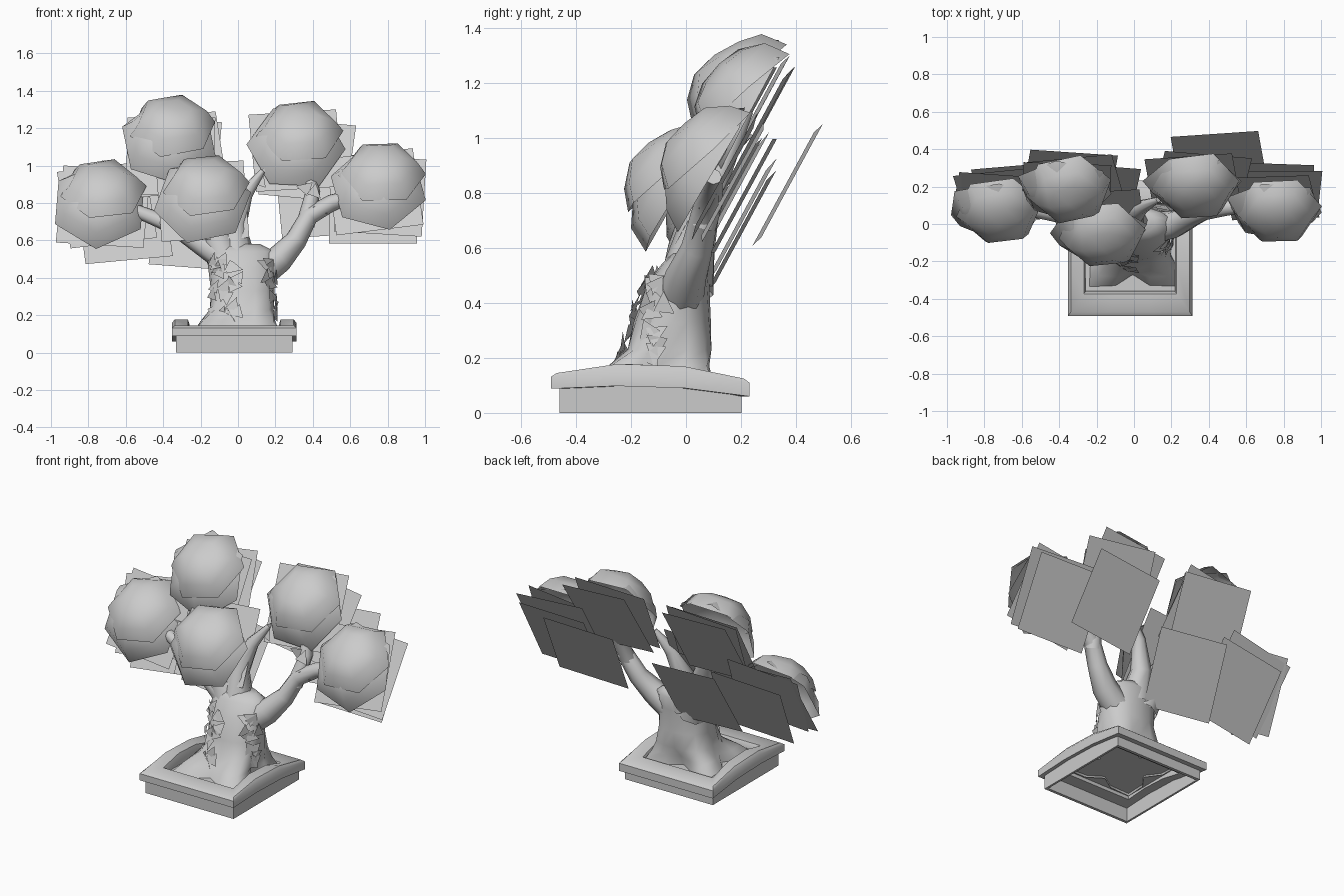
import bpy, bmesh, math, random
from mathutils import Vector, Matrix

random.seed(4)
cube = bpy.data.objects.get("Cube")
if cube:
    bpy.data.objects.remove(cube)

grey = bpy.data.materials.new("light grey")
grey.use_nodes = True
grey.diffuse_color = (0.6, 0.6, 0.6, 1)
grey.node_tree.nodes["Principled BSDF"].inputs["Base Color"].default_value = (0.6, 0.6, 0.6, 1)


def finish(bm, name, angle=None, recalc=True):
    if recalc:
        bmesh.ops.recalc_face_normals(bm, faces=bm.faces)
    mesh = bpy.data.meshes.new(name)
    bm.to_mesh(mesh)
    bm.free()
    mesh.materials.append(grey)
    obj = bpy.data.objects.new(name, mesh)
    bpy.context.collection.objects.link(obj)
    if angle:
        bpy.ops.object.select_all(action='DESELECT')
        obj.select_set(True)
        bpy.context.view_layer.objects.active = obj
        bpy.ops.object.shade_smooth_by_angle(angle=math.radians(angle))
    return obj


def bridge(bm, a, b):
    n = len(a)
    for i in range(n):
        bm.faces.new((a[i], a[(i + 1) % n], b[(i + 1) % n], b[i]))


def tube(name, pts, sides=8):
    """Tapered limb through (x, y, z, radius) points."""
    bm = bmesh.new()
    centres = [Vector(p[:3]) for p in pts]
    rings = []
    for i, p in enumerate(pts):
        d = centres[min(i + 1, len(pts) - 1)] - centres[max(i - 1, 0)]
        q = Vector((0, 0, 1)).rotation_difference(d.normalized())
        rings.append([bm.verts.new(centres[i] + q @ Vector(
            (p[3] * math.cos(t), p[3] * math.sin(t), 0)))
            for t in (math.tau * k / sides for k in range(sides))])
    for a, b in zip(rings, rings[1:]):
        bridge(bm, a, b)
    bm.faces.new(rings[-1])
    return finish(bm, name, 80)


# Square planter: frames swept around a rectangle, section = (inset, height fraction)
STEPS = (-1, -0.35, 0.35)
PATH = ([(s, -1) for s in STEPS] + [(1, s) for s in STEPS]
        + [(-s, 1) for s in STEPS] + [(-1, -s) for s in STEPS])
RIM_SPAN = {-1: (0.088, 0.145), -0.35: (0.098, 0.178), 0.35: (0.09, 0.17), 1: (0.06, 0.125)}


def frame(name, section, span):
    bm = bmesh.new()
    loops = []
    for off, f in section:
        loop = []
        for sx, sy in PATH:
            low, top = span(sy)
            loop.append(bm.verts.new((-0.02 + sx * (0.333 - off), -0.13 + sy * (0.362 - off * 1.4),
                                      low + (top - low) * f)))
        loops.append(loop)
    for a, b in zip(loops, loops[1:] + loops[:1]):
        bridge(bm, a, b)
    return finish(bm, name, 50)


frame("planter_rim", [(0, 0), (0, 0.75), (0.015, 1), (0.085, 1), (0.095, 0.6), (0.095, 0)],
      lambda s: RIM_SPAN[s])
frame("planter_wall", [(0.022, 0), (0.022, 1), (0.035, 1), (0.035, 0)], lambda s: (0, 0.1))

bm = bmesh.new()
bmesh.ops.create_grid(bm, x_segments=1, y_segments=1, size=0.25,
                      matrix=Matrix.Translation((-0.02, -0.13, 0.11)))
finish(bm, "soil")

# Trunk with four root lobes (centre x, centre y, z, half width, half depth, lobe strength)
TRUNK = [(-0.01, -0.12, 0.1, 0.25, 0.235, 0.34), (0, -0.1, 0.17, 0.215, 0.2, 0.24),
         (0.02, -0.06, 0.23, 0.185, 0.165, 0.1), (0.025, -0.05, 0.33, 0.175, 0.145, 0.03),
         (0.02, -0.03, 0.46, 0.18, 0.115, 0), (0.02, 0, 0.54, 0.18, 0.09, 0),
         (0, 0.01, 0.58, 0.12, 0.06, 0)]
bm = bmesh.new()
rings = []
for x, y, z, w, d, lobe in TRUNK:
    ring = []
    for k in range(16):
        t = math.tau * k / 16
        m = 1 - lobe * math.cos(4 * t)
        ring.append(bm.verts.new((x + w * m * math.cos(t), y + d * m * math.sin(t), z)))
    rings.append(ring)
for a, b in zip(rings, rings[1:]):
    bridge(bm, a, b)
bm.faces.new(rings[-1])
finish(bm, "trunk", 80)

# Branches
tube("branch_left_low", [(0.11, -0.02, 0.42, 0.085), (0.22, 0, 0.5, 0.075), (0.31, 0.04, 0.6, 0.058),
                         (0.38, 0.07, 0.73, 0.05), (0.5, 0.09, 0.8, 0.045), (0.68, 0.1, 0.86, 0.03)])
tube("branch_left_high", [(0.36, 0.06, 0.68, 0.05), (0.4, 0.12, 0.86, 0.04), (0.35, 0.22, 1.1, 0.025)])
tube("branch_right_high", [(-0.05, 0, 0.44, 0.1), (-0.11, 0.02, 0.6, 0.085),
                           (-0.21, 0.08, 0.85, 0.055), (-0.34, 0.19, 1.12, 0.03)])
tube("branch_right_low", [(-0.1, 0, 0.52, 0.07), (-0.35, 0.04, 0.68, 0.045), (-0.65, 0.09, 0.8, 0.03)])
tube("branch_middle", [(0, 0, 0.48, 0.1), (-0.02, 0.04, 0.68, 0.065), (0.04, 0.09, 0.85, 0.04),
                       (0.13, 0.13, 0.97, 0.015)])


def aim(normal, roll):
    return (Vector(normal).normalized().to_track_quat('Z', 'Y').to_matrix()
            @ Matrix.Rotation(roll, 3, 'Z'))


def leaf_cap(name, centre, normal, radius, depth, roll):
    """Open six-sided dome of foliage."""
    bm = bmesh.new()
    rot = aim(normal, roll)
    rings = []
    for scale, lift in ((1, 0), (0.8, 0.55), (0.45, 0.9)):
        rings.append([bm.verts.new(Vector(centre) + rot @ Vector((
            radius * scale * math.cos(t), radius * scale * math.sin(t),
            depth * lift + random.uniform(-0.01, 0.01))))
            for t in (math.tau * k / 6 for k in range(6))])
    pole = bm.verts.new(Vector(centre) + rot @ Vector((0, 0, depth)))
    for a, b in zip(rings, rings[1:]):
        bridge(bm, a, b)
    top = rings[-1]
    for i in range(6):
        bm.faces.new((top[i], top[(i + 1) % 6], pole))
    finish(bm, name, 80, recalc=False)


# Five foliage clumps, each a front dome over a steeper, larger one
CLUMPS = {"top_right": (-0.37, 0.19, 1.13), "far_right": (-0.74, 0.08, 0.79),
          "front_right": (-0.19, -0.05, 0.81), "top_left": (0.31, 0.21, 1.1),
          "far_left": (0.75, 0.08, 0.88)}
for i, (name, (x, y, z)) in enumerate(CLUMPS.items()):
    leaf_cap(f"foliage_{name}_front", (x + 0.02, y, z + 0.07), (0, -0.65, 0.76), 0.235, 0.135, 0.25 + i)
    leaf_cap(f"foliage_{name}_back", (x, y + 0.02, z), (0, -0.88, 0.47), 0.265, 0.145, 0.7 + i * 0.8)

# Flat leaf cards layered behind the clumps (x, y, z, roll in degrees)
CARDS = [(-0.61, 0.2, 0.7, 6), (-0.72, 0.15, 0.78, -4), (-0.7, 0.17, 0.79, 8),
         (-0.22, 0.2, 0.66, -5), (-0.19, 0.06, 0.81, 3), (-0.34, 0.27, 1.04, -4),
         (-0.32, 0.24, 1.06, 7), (-0.36, 0.21, 1.05, 0), (0.31, 0.25, 1.08, 4),
         (0.37, 0.26, 1.03, -6), (0.45, 0.37, 0.83, 4), (0.725, 0.21, 0.79, 0),
         (0.76, 0.17, 0.84, -4), (0.73, 0.14, 0.86, 8)]
for i, (x, y, z, roll) in enumerate(CARDS):
    bm = bmesh.new()
    yaw = 0.03 * (-1) ** i
    bmesh.ops.create_grid(bm, x_segments=1, y_segments=1, size=0.235, matrix=(
        Matrix.Translation((x, y, z)) @ aim((yaw, -0.88, 0.48), math.radians(roll)).to_4x4()))
    finish(bm, f"leaf_card_{i + 1}", recalc=False)

# Ivy: triangular leaves scattered on the trunk front and at the branch forks
spots = [((0.12, 0.12, 0.92), 4.7), ((0.17, 0.13, 0.98), 4.4), ((0.45, 0.05, 0.78), 4.9),
         ((0.36, 0.08, 0.88), 4.6), ((0.41, 0.07, 0.86), 5)]
for i in range(36):
    t = random.uniform(3.6, 4.6) if i % 3 else random.uniform(5.4, 6.1)
    z = random.uniform(0.18, 0.53)
    k = (z - 0.18) / 0.35
    spots.append(((0.02 + 0.19 * math.cos(t), -0.07 + 0.05 * k + (0.19 - 0.07 * k) * math.sin(t), z), t))
bm = bmesh.new()
for c, t in spots:
    rot = aim((math.cos(t), math.sin(t), random.uniform(-0.2, 0.6)), random.uniform(0, math.tau))
    bm.faces.new([bm.verts.new(Vector(c) + rot @ Vector((s * 0.042, u * 0.05, 0)))
                  for s, u in ((-1, -0.6), (1, -0.4), (0.1, 1))])
finish(bm, "ivy_leaves", recalc=False)
